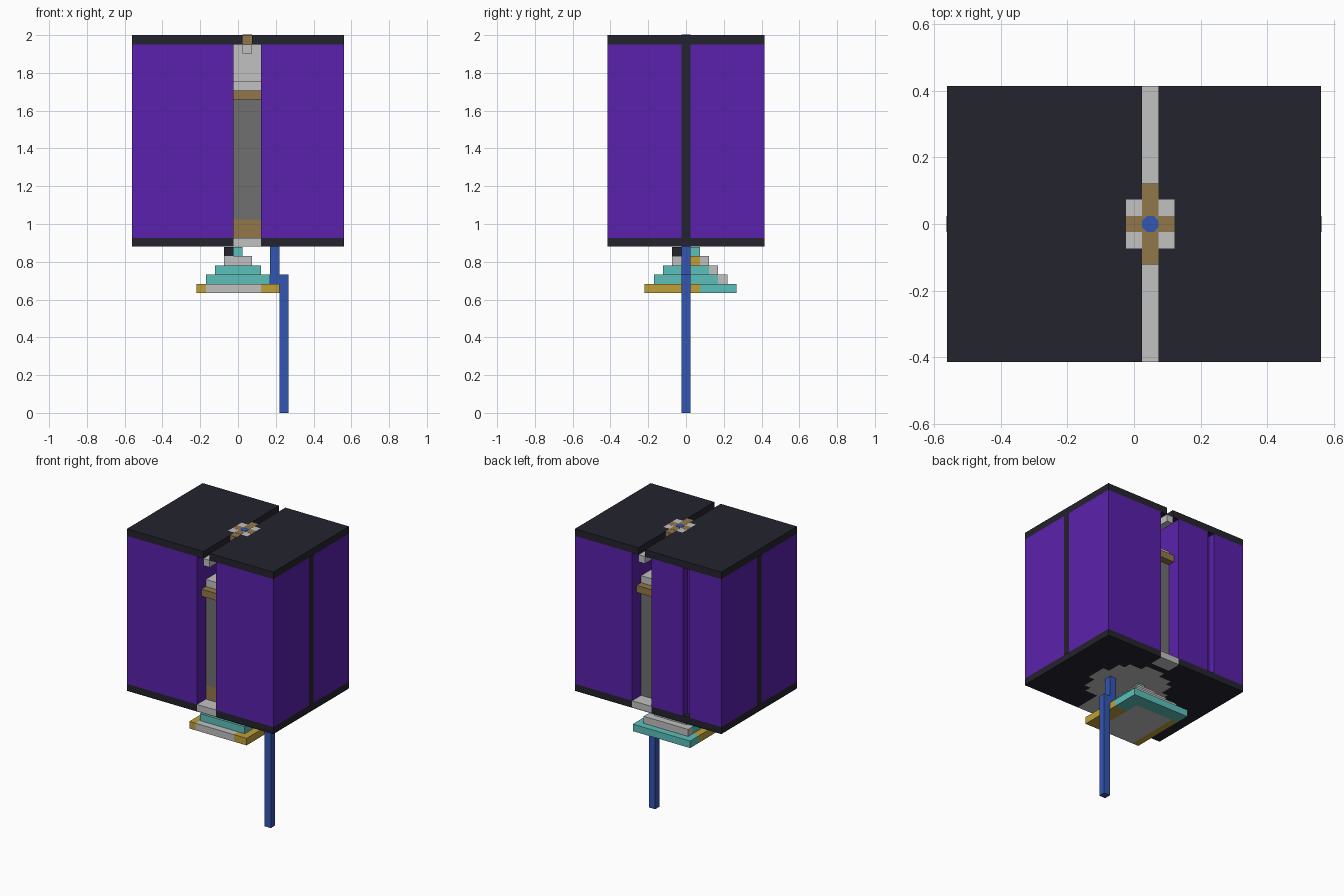
import bpy, bmesh

cube = bpy.data.objects.get("Cube")
if cube:
    bpy.data.objects.remove(cube, do_unlink=True)

V = 2 / 41            # edge of one building block
NX, NY = 23, 17       # blocks across and deep


def material(name, rgb):
    col = [((c / 255 + 0.055) / 1.055) ** 2.4 for c in rgb] + [1]
    m = bpy.data.materials.new(name)
    m.use_nodes = True
    m.diffuse_color = col
    m.node_tree.nodes["Principled BSDF"].inputs["Base Color"].default_value = col
    return m


PURPLE = material("purple", (90, 33, 172))
DARK = material("near_black", (36, 35, 46))
LIGHT = material("light_grey", (192, 193, 192))
GREY = material("mid_grey", (112, 112, 112))
BROWN = material("brown", (146, 119, 74))
TEAL = material("teal", (92, 192, 186))
GOLD = material("gold", (190, 160, 56))
BLUE = material("blue", (52, 86, 178))


def pos(i, j, k):
    return ((i - NX / 2) * V, (j - NY / 2) * V, k * V)


def finish(name, bm, *mats):
    me = bpy.data.meshes.new(name)
    bm.to_mesh(me)
    bm.free()
    for m in mats:
        me.materials.append(m)
    ob = bpy.data.objects.new(name, me)
    bpy.context.scene.collection.objects.link(ob)
    return ob


def prism(name, mat, outline, k0, k1):
    """Upright extrusion of an outline given in blocks."""
    bm = bmesh.new()
    face = bm.faces.new([bm.verts.new(pos(i, j, k0)) for i, j in outline])
    new = bmesh.ops.extrude_face_region(bm, geom=[face])["geom"]
    verts = [g for g in new if isinstance(g, bmesh.types.BMVert)]
    bmesh.ops.translate(bm, verts=verts, vec=(0, 0, (k1 - k0) * V))
    bmesh.ops.recalc_face_normals(bm, faces=bm.faces)
    return finish(name, bm, mat)


def box(name, mat, i, j, k):
    return prism(name, mat, [(i[0], j[0]), (i[1], j[0]), (i[1], j[1]), (i[0], j[1])], *k)


# Purple side panels, the one on the -x side with a groove at the back
prism("right_panel", PURPLE, [(0, 0), (11, 0), (11, NY), (6, NY), (6, 16),
                              (5, 16), (5, NY), (0, NY)], 19, 40)
box("left_panel", PURPLE, (14, NX), (0, NY), (19, 40))

# Dark strips on the outer sides
box("right_side_strip", DARK, (-0.03, 0.5), (8, 9), (19, 40))
box("left_side_strip", DARK, (22.5, 23.03), (8, 9), (19, 40))

# Roof halves, notched around the central post
prism("right_roof", DARK, [(0, 0), (12, 0), (12, 7), (11, 7), (11, 10),
                           (12, 10), (12, NY), (0, NY)], 40, 41)
prism("left_roof", DARK, [(13, 0), (NX, 0), (NX, NY), (13, NY), (13, 10),
                          (14, 10), (14, 7), (13, 7)], 40, 41)

# Floor: two dark halves and a light middle strip
FLOOR = 18.06
box("right_floor", DARK, (0, 11), (0, NY), (FLOOR, 19))
box("left_floor", DARK, (14, NX), (0, NY), (FLOOR, 19))
box("floor_strip", LIGHT, (11, 14), (0, NY), (FLOOR, 19))

# Underside with a stepped disc
bm = bmesh.new()
for i in range(NX):
    for j in range(NY):
        f = bm.faces.new([bm.verts.new(pos(i + a, j + b, 18))
                          for a, b in ((0, 0), (0, 1), (1, 1), (1, 0))])
        disc = (i - 12) ** 2 + (j - 8) ** 2 <= 27
        strip = 11 <= i < 14 and j != 14
        f.material_index = int(disc or strip)
bmesh.ops.remove_doubles(bm, verts=bm.verts, dist=0.001)
finish("underside", bm, DARK, LIGHT)

# Central column filling the gap between the panels
MID = (11, 14)
box("column", GREY, MID, (2, 15), (21, 34))
box("column_foot_front", BROWN, MID, (2, 3), (19, 21))
box("column_foot", GREY, MID, (3, 15), (19, 21))
box("column_band", BROWN, MID, (1, 16), (34, 35))
box("column_cap", LIGHT, MID, (2, 15), (35, 36))

# Upper post and the bars that run out to both ends
box("post", LIGHT, MID, (7, 10), (36, 41))
for name, j in (("front_bar", (0, 7)), ("back_bar", (10, NY))):
    box(name, LIGHT, (12, 13), j, (39, 40))

# Brown cross and blue button on top
for name, j in (("cross_front", (6, 7)), ("cross_back", (10, 11))):
    box(name, BROWN, (12, 13), j, (40, 41))
box("cross_long", BROWN, (12, 13), (7, 10), (40.9, 41.02))
box("cross_short", BROWN, MID, (8, 9), (40.9, 41.01))
bpy.ops.mesh.primitive_cylinder_add(vertices=8, radius=V * 0.54, depth=V * 0.2,
                                    location=pos(12.5, 8.5, 40.95),
                                    rotation=(0, 0, 0.3927))
button = bpy.context.object
button.name = "top_button"
button.data.materials.append(BLUE)

# Stepped pyramid below the floor, lowest step first
box("base_middle", LIGHT, (8, 14), (4, 12), (13, 14))
box("base_right_edge", GOLD, (7, 8), (4, 12), (13, 14))
box("base_left_edge", GOLD, (14, 16), (4, 10), (13, 14))
prism("base_back", TEAL, [(7, 12), (14, 12), (14, 10), (16, 10), (16, 14), (7, 14)], 13, 14)
for n, (i, j) in enumerate((((8, 15), (5, 12)), ((9, 14), (6, 11)))):
    k = (14 + n, 15 + n)
    box(f"step_{n + 1}", TEAL, i, j, k)
    box(f"step_{n + 1}_back", LIGHT, i, (j[1], j[1] + 1), k)
box("step_3", LIGHT, (10, 13), (7, 11), (16, 17))
box("step_3_inset", GOLD, (12.5, 13.03), (9, 10), (16, 17))
box("dark_peg", DARK, (10, 11), (7, 8), (17, 18))
box("teal_peg", TEAL, (11, 12), (9, 10), (17, 18))

# Blue pole, offset by one block at the joint
box("pole_upper", BLUE, (15, 16), (8, 9), (14, 18.06))
box("pole_lower", BLUE, (16, 17), (8, 9), (0, 15))
